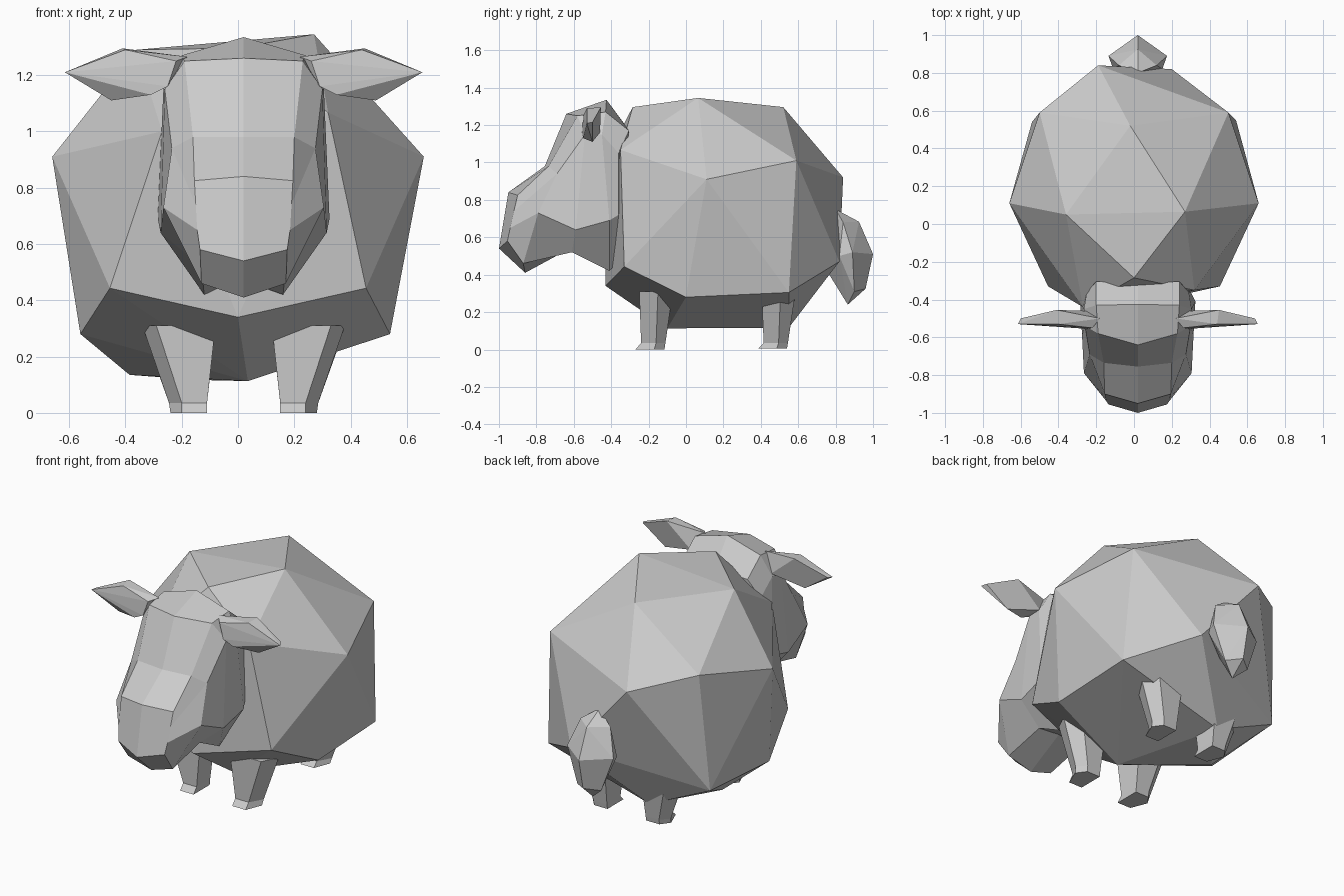
import bpy, bmesh

CX = 0.02  # symmetry line of head, legs and tail


def finish(name, bm):
    bmesh.ops.remove_doubles(bm, verts=bm.verts, dist=0.0005)
    bmesh.ops.recalc_face_normals(bm, faces=bm.faces)
    me = bpy.data.meshes.new(name)
    bm.to_mesh(me)
    bm.free()
    ob = bpy.data.objects.new(name, me)
    bpy.context.collection.objects.link(ob)
    return ob


def hull(name, pts):
    bm = bmesh.new()
    for p in pts:
        bm.verts.new(p)
    res = bmesh.ops.convex_hull(bm, input=bm.verts)
    junk = [v for v in res["geom_interior"] if isinstance(v, bmesh.types.BMVert)]
    bmesh.ops.delete(bm, geom=junk, context='VERTS')
    return finish(name, bm)


def place(pts, side):
    return [(CX + side * x, y, z) for x, y, z in pts]


def both(pts):
    return place(pts, 1) + place([p for p in pts if p[0] > 0], -1)


# Faceted woolly body
hull("body", [
    (0.27, 0.065, 1.345), (-0.36, 0.05, 1.29), (-0.02, 0.52, 1.296), (0, -0.285, 1.296),
    (0.5, 0.59, 1.01), (-0.5, 0.59, 1.01), (0.66, 0.11, 0.91), (-0.66, 0.11, 0.91),
    (0.32, -0.35, 1.067), (-0.27, -0.44, 1.0), (-0.19, 0.84, 0.92), (0.2, 0.82, 0.47),
    (0.455, -0.33, 0.443), (-0.455, -0.33, 0.443), (0.54, 0.0, 0.28), (-0.56, 0.0, 0.28),
    (0.54, 0.55, 0.305), (-0.54, 0.54, 0.3), (0, -0.43, 0.34),
    (0.035, -0.1, 0.113), (-0.385, 0.2, 0.135), (-0.14, 0.55, 0.117)])

# Head: half cross-sections from muzzle to back of skull, mirrored
rings = [
    [(0, -.95, .84), (.175, -.90, .825), (.17, -.92, .74), (.165, -.94, .65), (.155, -.955, .58), (0, -1, .54)],
    [(0, -.755, .98), (.18, -.735, .98), (.255, -.69, .94), (.285, -.79, .73), (.15, -.87, .46), (0, -.86, .41)],
    [(0, -.64, 1.26), (.21, -.58, 1.25), (.28, -.54, 1.15), (.295, -.59, .64), (.15, -.61, .52), (0, -.62, .54)],
    [(0, -.425, 1.335), (.22, -.43, 1.27), (.285, -.45, 1.15), (.305, -.41, .69), (.14, -.41, .42), (0, -.42, .47)],
    [(0, -.31, 1.18), (.22, -.305, 1.17), (.27, -.36, 1.05), (.28, -.36, .72), (.14, -.36, .47), (0, -.36, .5)]]
bm = bmesh.new()
for s in (1, -1):
    grid = [[bm.verts.new(p) for p in place(r, s)] for r in rings]
    for a, b in zip(grid, grid[1:]):
        for i in range(5):
            bm.faces.new((a[i], a[i + 1], b[i + 1], b[i]))
    bm.faces.new(grid[0])
    bm.faces.new(grid[-1])
finish("head", bm)

# Leaf-shaped ears
ear = [(.2, -.5, 1.265), (.24, -.55, 1.25), (.27, -.555, 1.16), (.27, -.46, 1.16),
       (.43, -.455, 1.295), (.42, -.53, 1.29), (.47, -.5, 1.11), (.33, -.55, 1.13),
       (.635, -.53, 1.21), (.62, -.5, 1.215)]

# Short tapered legs: thigh, ankle and toe sections
leg_sections = [
    [(.10, -.06), (.31, -.06), (.36, .04), (.29, .12), (.12, .12)],
    [(.13, -.05), (.22, -.05), (.265, .03), (.22, .08), (.13, .08)],
    [(.13, -.08), (.22, -.08), (.26, .02), (.22, .075), (.13, .075)]]


def leg(name, side, y0, zs):
    bm = bmesh.new()
    loops = [[bm.verts.new(p) for p in place([(x, y + y0, z) for x, y in sec], side)]
             for sec, z in zip(leg_sections, zs)]
    for a, b in zip(loops, loops[1:]):
        for i in range(5):
            j = (i + 1) % 5
            bm.faces.new((a[i], a[j], b[j], b[i]))
    bm.faces.new(loops[0])
    bm.faces.new(loops[-1])
    finish(name, bm)


for s, label in ((1, "right"), (-1, "left")):
    hull("ear_" + label, place(ear, s))
    leg("front_leg_" + label, s, -0.19, (.31, .035, 0))
    leg("hind_leg_" + label, s, 0.465, (.30, .035, 0.005))

# Drooping tail
hull("tail", both([
    (0, .80, .75), (.10, .84, .68), (0, .925, .683), (.155, .89, .52), (.13, .82, .5),
    (0, 1.0, .51), (.08, .90, .31), (0, .96, .325), (0, .865, .24), (0, .76, .41)]))
